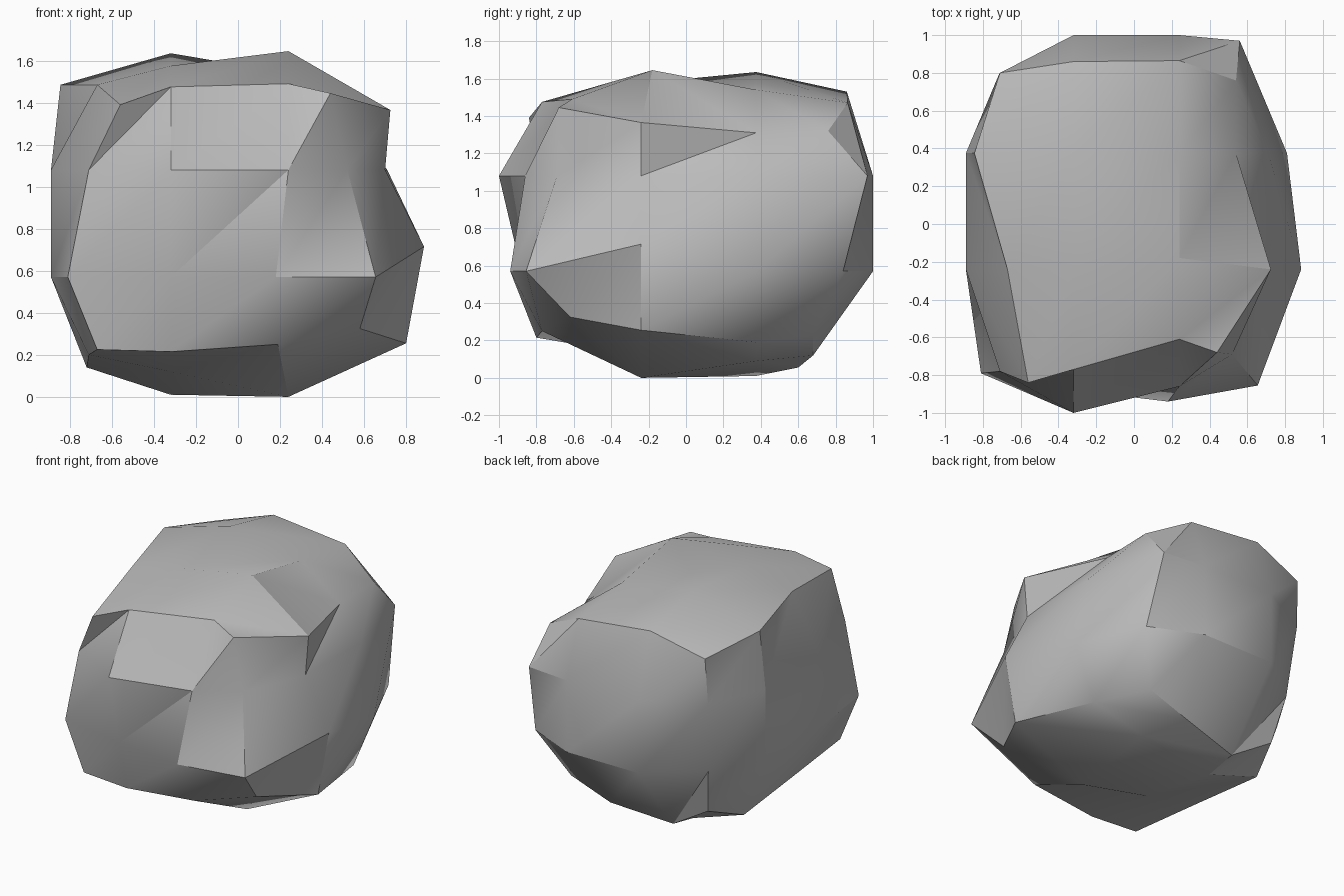
import bpy, bmesh, math

if "Cube" in bpy.data.objects:
    bpy.data.objects.remove(bpy.data.objects["Cube"])

# Boulder: a 3x3x3 block whose surface points are pushed in and out
X, Y, Z = (0, -.32, .24, 0), (0, -.24, .375, 0), (0, .57, 1.08, 0)
GRID = (X, Y, Z)

# corner points, by end of each axis (0 = low, 3 = high)
corners = {
    (0, 0, 0): (-.67, -.78, .225), (3, 0, 0): (.58, -.62, .325),
    (0, 3, 0): (-.62, .64, .24), (3, 3, 0): (.43, .68, .23),
    (0, 0, 3): (-.56, -.84, 1.39), (3, 0, 3): (.44, -.68, 1.445),
    (0, 3, 3): (-.71, .80, 1.41), (3, 3, 3): (.54, .76, 1.32)}

# edge points: (axis along, ends of the other two axes) -> their two positions
edges = {
    (0, 0, 0): ((-.80, .215), (-.77, .25)), (0, 3, 0): ((.60, .055), (.68, .12)),
    (0, 0, 3): ((-.77, 1.475), (-.61, 1.49)), (0, 3, 3): ((.86, 1.53), (.865, 1.47)),
    (1, 0, 0): ((-.71, .20), (-.72, .14)), (1, 3, 0): ((.80, .255), (.65, .19)),
    (1, 0, 3): ((-.67, 1.485), (-.845, 1.485)), (1, 3, 3): ((.725, 1.365), (.54, 1.31)),
    (2, 0, 0): ((-.81, -.79), (-.71, -.78)), (2, 3, 0): ((.655, -.855), (.52, -.69)),
    (2, 0, 3): ((-.68, .72), (-.72, .78)), (2, 3, 3): ((.60, .84), (.56, .97))}

# inner points of each side: (axis, end) -> depth at 11, 21, 12, 22
sides = {
    (0, 0): (-.89, -.89, -.89, -.89), (0, 3): (.885, .81, .70, .71),
    (1, 0): (-.88, -.94, -1.0, -.86), (1, 3): (1.0, 1.0, 1.0, 1.0),
    (2, 0): (.12, .0, .01, .09), (2, 3): (1.575, 1.645, 1.635, 1.54)}

# points that slide off the regular grid: (index) -> (axis, value)
nudges = {(2, 0, 1): (0, .18), (2, 0, 0): (0, .19), (2, 3, 0): (0, .12),
          (2, 1, 3): (1, -.18), (3, 1, 1): (2, .715)}


def position(idx):
    inner = [a for a in range(3) if idx[a] in (1, 2)]
    p = [GRID[a][idx[a]] for a in range(3)]
    if not inner:
        p = list(corners[idx])
    elif len(inner) == 1:
        a = inner[0]
        o = [b for b in range(3) if b != a]
        p[o[0]], p[o[1]] = edges[(a, idx[o[0]], idx[o[1]])][idx[a] - 1]
    else:
        a = next(b for b in range(3) if b not in inner)
        u, v = (idx[b] - 1 for b in inner)
        p[a] = sides[(a, idx[a])][u + 2 * v]
    if idx in nudges:
        a, val = nudges[idx]
        p[a] = val
    return p


bm = bmesh.new()
verts = {}


def vert(idx):
    if idx not in verts:
        verts[idx] = bm.verts.new(position(idx))
    return verts[idx]


# each side seen from outside: (s across, t up) -> grid index
views = (lambda s, t: (s, 0, t), lambda s, t: (3, s, t),
         lambda s, t: (3 - s, 3, t), lambda s, t: (0, 3 - s, t),
         lambda s, t: (s, t, 3), lambda s, t: (s, 3 - t, 0))
for view in views:
    for s in range(3):
        for t in range(3):
            a, b, c, d = (vert(view(s + i, t + j))
                          for i, j in ((0, 0), (1, 0), (1, 1), (0, 1)))
            bm.faces.new((a, b, c))
            bm.faces.new((a, c, d))

mesh = bpy.data.meshes.new("boulder")
bm.to_mesh(mesh)
bm.free()
boulder = bpy.data.objects.new("boulder", mesh)
bpy.context.collection.objects.link(boulder)

stone = bpy.data.materials.new("grey stone")
stone.diffuse_color = (.5, .5, .5, 1)
stone.use_nodes = True
stone.node_tree.nodes["Principled BSDF"].inputs["Base Color"].default_value = stone.diffuse_color
mesh.materials.append(stone)

bpy.context.view_layer.objects.active = boulder
boulder.select_set(True)
bpy.ops.object.shade_smooth_by_angle(angle=math.radians(30))
